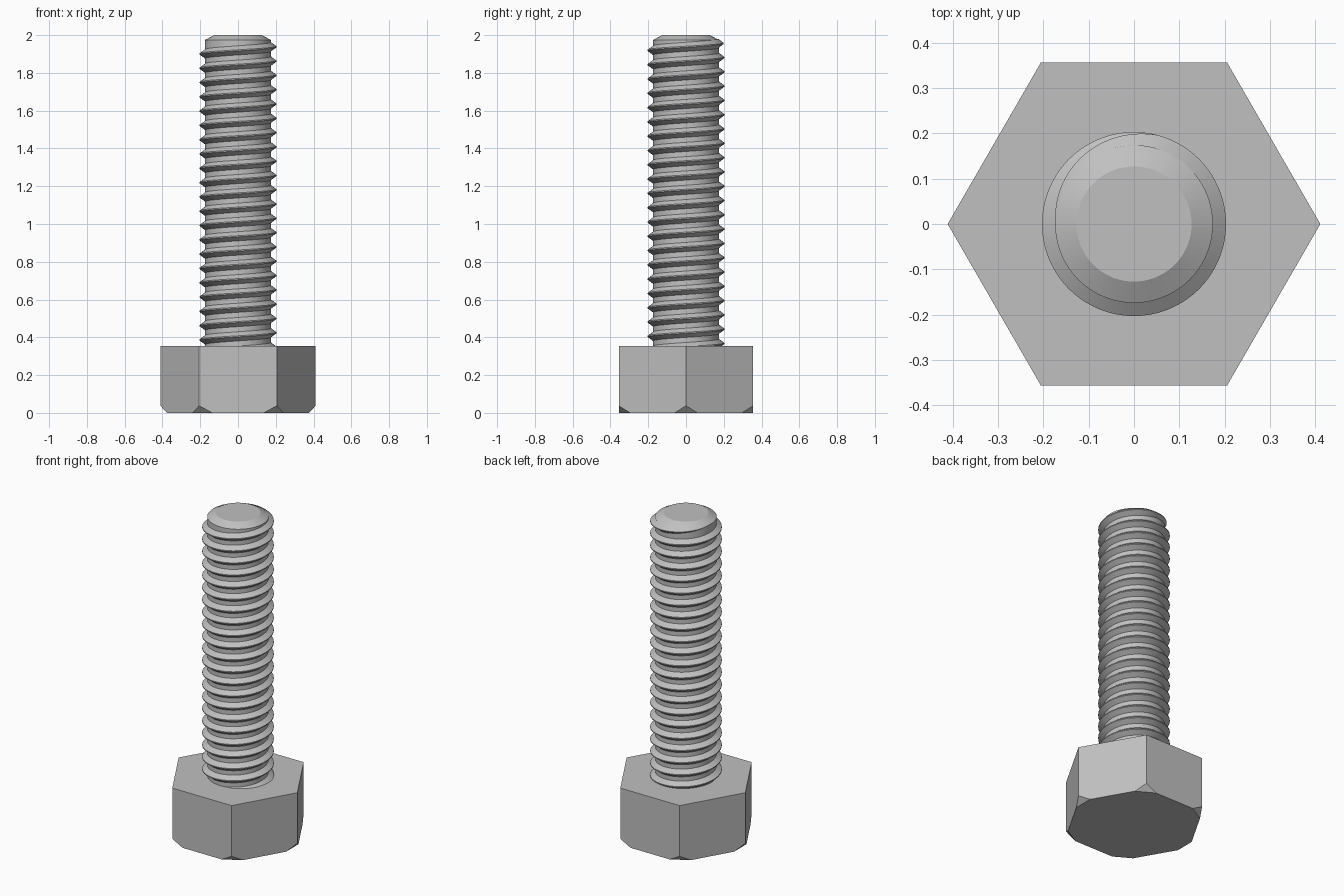
import bpy, bmesh
from math import cos, sin, pi, radians
from mathutils import Vector

cube = bpy.data.objects.get("Cube")
if cube:
    bpy.data.objects.remove(cube, do_unlink=True)

# Steel colour shared by every part
GREY = (0.53, 0.53, 0.53, 1)
steel = bpy.data.materials.new("grey steel")
steel.use_nodes = True
steel.diffuse_color = GREY
steel.node_tree.nodes["Principled BSDF"].inputs["Base Color"].default_value = GREY

HEAD_TOP = 0.355
CORE_R, CREST_R = 0.174, 0.203
PITCH = 0.0757
SEGMENTS = 72


def finish(bm, name, smooth):
    """Turn a bmesh into an object, keeping edges sharper than 25 degrees."""
    bmesh.ops.recalc_face_normals(bm, faces=bm.faces)
    for f in bm.faces:
        f.smooth = smooth
    for e in bm.edges:
        e.smooth = e.calc_face_angle(pi) < radians(25)
    mesh = bpy.data.meshes.new(name)
    bm.to_mesh(mesh)
    bm.free()
    mesh.materials.append(steel)
    obj = bpy.data.objects.new(name, mesh)
    bpy.context.collection.objects.link(obj)
    return obj


def ring_point(radius, angle, z):
    return Vector((radius * cos(angle), radius * sin(angle), z))


# Hexagonal head, with its six lower corners cut off
bm = bmesh.new()
base = bm.faces.new([bm.verts.new(ring_point(0.411, i * pi / 3, 0)) for i in range(6)])
top = bmesh.ops.extrude_face_region(bm, geom=[base])["geom"]
bmesh.ops.translate(bm, vec=(0, 0, HEAD_TOP),
                    verts=[v for v in top if isinstance(v, bmesh.types.BMVert)])
bmesh.ops.recalc_face_normals(bm, faces=bm.faces)
for i in range(6):
    angle = i * pi / 3
    cut = bmesh.ops.bisect_plane(
        bm, geom=bm.verts[:] + bm.edges[:] + bm.faces[:],
        plane_co=ring_point(0.376, angle, 0),
        plane_no=ring_point(0.038, angle, -0.035).normalized(), clear_outer=True)
    rim = [e for e in cut["geom_cut"] if isinstance(e, bmesh.types.BMEdge)]
    bmesh.ops.holes_fill(bm, edges=rim, sides=0)
finish(bm, "hex_head", False)

# Round shaft core with a chamfered tip
bm = bmesh.new()
rings = []
for radius, z in ((CORE_R, HEAD_TOP - 0.05), (CORE_R, 1.974), (0.127, 2.0)):
    rings.append([bm.verts.new(ring_point(radius, 2 * pi * i / SEGMENTS, z))
                  for i in range(SEGMENTS)])
for low, high in zip(rings, rings[1:]):
    for i in range(SEGMENTS):
        j = (i + 1) % SEGMENTS
        bm.faces.new((low[i], low[j], high[j], high[i]))
bm.faces.new(rings[0])
bm.faces.new(rings[-1])
finish(bm, "shaft_core", True)

# Right-hand helical thread that sinks into the core over its last part turn
END_Z, END_ANGLE = 1.976, pi
TURNS = 22
FADE = radians(105)
PROFILE = ((0, -0.025), (1, -0.003), (1, 0.003), (0, 0.025))
bm = bmesh.new()
rows = []
for i in range(TURNS * SEGMENTS + 1):
    back = 2 * pi * i / SEGMENTS          # angle measured back from the tip
    z = END_Z - PITCH * back / (2 * pi)
    if z < HEAD_TOP - 0.04:
        break
    grow = min(1, back / FADE)
    row = []
    for height, dz in PROFILE:
        radius = CORE_R - 0.001 + height * grow * (CREST_R - CORE_R + 0.001)
        row.append(bm.verts.new(ring_point(radius, END_ANGLE - back, z + dz * grow)))
    rows.append(row)
for a, b in zip(rows, rows[1:]):
    for k in range(len(PROFILE) - 1):
        bm.faces.new((a[k], a[k + 1], b[k + 1], b[k]))
bmesh.ops.remove_doubles(bm, verts=bm.verts, dist=1e-5)
thread = finish(bm, "screw_thread", True)

# Face the thread outward, since the strip is open on its inner side
me = thread.data
crest = max(me.polygons, key=lambda p: p.center.xy.length)
if crest.normal.xy.dot(crest.center.xy) < 0:
    me.flip_normals()
